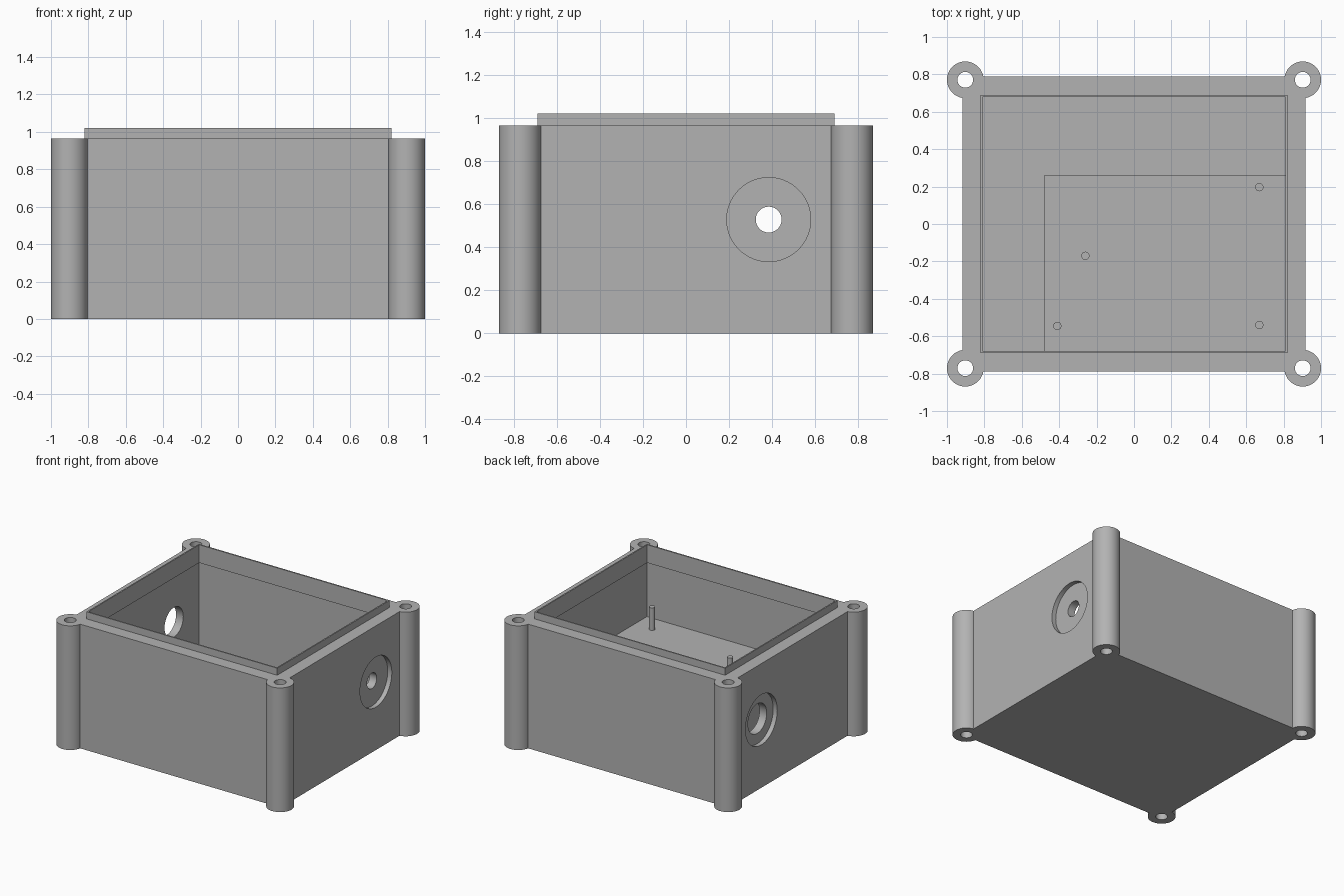
import bpy
import math

cube = bpy.data.objects.get("Cube")
if cube:
    bpy.data.objects.remove(cube, do_unlink=True)

grey = bpy.data.materials.new("light grey plastic")
grey.use_nodes = True
colour = (0.45, 0.45, 0.45, 1)
grey.diffuse_color = colour
grey.node_tree.nodes["Principled BSDF"].inputs["Base Color"].default_value = colour

# Main sizes
BODY_X, BODY_Y, BODY_TOP = 0.917, 0.788, 0.965
IN_X, IN_Y, FLOOR = 0.82, 0.69, 0.1
LIP, LIP_LOW, LIP_TOP = 0.01, 0.88, 1.02
SHELF_TOP, PIN_TOP = 0.455, 0.63
PORT_Y, PORT_Z = 0.384, 0.528


def box(name, x0, x1, y0, y1, z0, z1):
    bpy.ops.mesh.primitive_cube_add(
        size=1, location=((x0 + x1) / 2, (y0 + y1) / 2, (z0 + z1) / 2))
    ob = bpy.context.object
    ob.name = name
    ob.scale = (x1 - x0, y1 - y0, z1 - z0)
    return finish(ob)


def cylinder(name, centre, radius, depth, along_x=False, sides=64):
    turn = (0, math.pi / 2, 0) if along_x else (0, 0, 0)
    bpy.ops.mesh.primitive_cylinder_add(
        vertices=sides, radius=radius, depth=depth, location=centre, rotation=turn)
    ob = bpy.context.object
    ob.name = name
    return finish(ob)


def finish(ob):
    bpy.ops.object.transform_apply(location=True, rotation=True, scale=True)
    ob.data.materials.append(grey)
    return ob


def combine(target, tool, operation):
    """Apply one boolean and remove the tool."""
    tool.hide_render = True
    mod = target.modifiers.new("boolean", 'BOOLEAN')
    mod.operation = operation
    mod.solver = 'EXACT'
    mod.object = tool
    bpy.context.view_layer.objects.active = target
    bpy.ops.object.modifier_apply(modifier=mod.name)
    bpy.data.objects.remove(tool, do_unlink=True)


def smooth(ob):
    bpy.ops.object.select_all(action='DESELECT')
    ob.select_set(True)
    bpy.context.view_layer.objects.active = ob
    bpy.ops.object.shade_smooth_by_angle(angle=math.radians(30))


# Box body with four round corner posts
body = box("box_body", -BODY_X, BODY_X, -BODY_Y, BODY_Y, 0, BODY_TOP)
corners = [(sx * 0.902, sy * 0.771) for sx in (-1, 1) for sy in (-1, 1)]
for x, y in corners:
    combine(body, cylinder("post", (x, y, BODY_TOP / 2), 0.098, BODY_TOP), 'UNION')

# Cavity and screw holes
combine(body, box("cavity", -IN_X, IN_X, -IN_Y, IN_Y, FLOOR, 1.2), 'DIFFERENCE')
for x, y in corners:
    combine(body, cylinder("screw_hole", (x, y, 0.5), 0.042, 2), 'DIFFERENCE')

# Recessed cable ports in both side walls, the right-hand one wider
for side, radius in ((1, 0.06), (-1, 0.115)):
    recess = cylinder("recess", (side * BODY_X, PORT_Y, PORT_Z), 0.195, 0.07, True)
    combine(body, recess, 'DIFFERENCE')
    port = cylinder("port", (side * BODY_X, PORT_Y, PORT_Z), radius, 0.4, True)
    combine(body, port, 'DIFFERENCE')
smooth(body)

# Thin locating lip lining the top of the cavity
lip = box("locating_lip", -IN_X, IN_X, -IN_Y, IN_Y, LIP_LOW, LIP_TOP)
opening = box("lip_opening", -IN_X + LIP, IN_X - LIP, -IN_Y + LIP, IN_Y - LIP, 0.5, 1.2)
combine(lip, opening, 'DIFFERENCE')

# Raised mounting shelf in the front left corner
box("mounting_shelf", -0.48, IN_X + 0.02, -IN_Y - 0.02, 0.26, FLOOR - 0.02, SHELF_TOP)

# Board pins on the shelf
for i, (x, y) in enumerate([(-0.26, -0.17), (-0.41, -0.545), (0.67, -0.54), (0.67, 0.197)]):
    low = SHELF_TOP - 0.02
    pin = cylinder(f"board_pin_{i + 1}", (x, y, (low + PIN_TOP) / 2), 0.022,
                   PIN_TOP - low, sides=24)
    smooth(pin)
